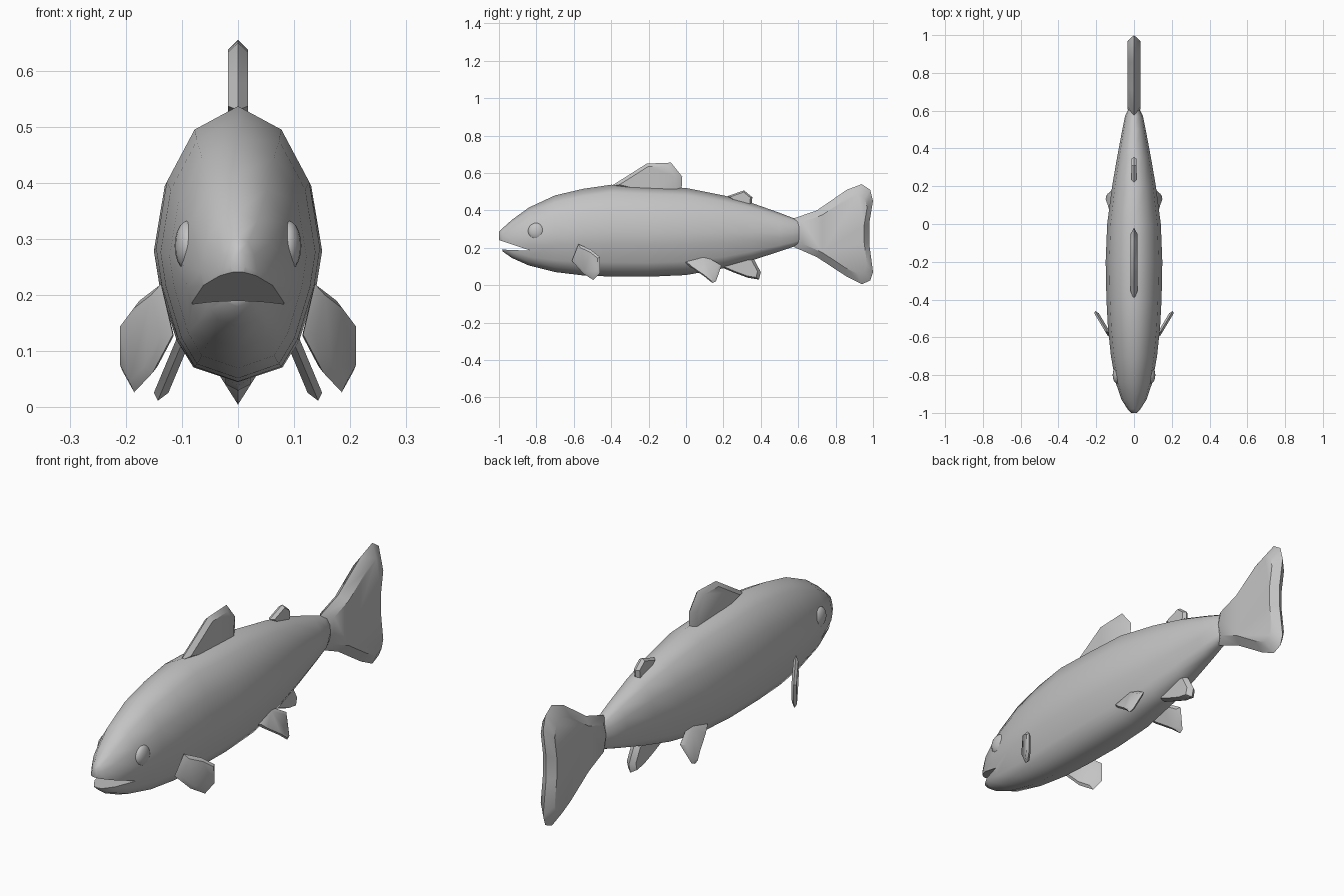
import bpy, bmesh, math

cube = bpy.data.objects.get("Cube")
if cube:
    bpy.data.objects.remove(cube, do_unlink=True)

GREY = (0.55, 0.55, 0.55, 1)
skin = bpy.data.materials.new("Plain grey")
skin.use_nodes = True
skin.diffuse_color = GREY
skin.node_tree.nodes["Principled BSDF"].inputs["Base Color"].default_value = GREY


def finish(name, bm, angle=60):
    bmesh.ops.recalc_face_normals(bm, faces=bm.faces[:])
    mesh = bpy.data.meshes.new(name)
    bm.to_mesh(mesh)
    bm.free()
    mesh.materials.append(skin)
    obj = bpy.data.objects.new(name, mesh)
    bpy.context.collection.objects.link(obj)
    smooth(obj, angle)
    return obj


def smooth(obj, angle):
    bpy.ops.object.select_all(action="DESELECT")
    obj.select_set(True)
    bpy.context.view_layer.objects.active = obj
    bpy.ops.object.shade_smooth_by_angle(angle=math.radians(angle))


def bridge(bm, a, b):
    for i in range(len(a)):
        j = (i + 1) % len(a)
        bm.faces.new((a[i], a[j], b[j], b[i]))


def fin(name, outline, thick, plane=(0, 0, 0), side=1):
    """Blade with a sharp rim and thicker middle; x = a + b*y + c*z."""
    a, b, c = plane
    n = len(outline)
    cy = sum(p[0] for p in outline) / n
    cz = sum(p[1] for p in outline) / n

    def ring(scale, offset):
        pts = [(cy + (y - cy) * scale, cz + (z - cz) * scale) for y, z in outline]
        return [bm.verts.new((side * (a + b * y + c * z + offset), y, z)) for y, z in pts]

    bm = bmesh.new()
    rim = ring(1, 0)
    for offset in (thick, -thick):
        inner = ring(0.8, offset)
        bridge(bm, rim, inner)
        bm.faces.new(inner)
    return finish(name, bm, 40)


# Body: one cross-section lofted along the length (y, top, bottom, half width)
half = [(0, 1), (.53, .83), (.87, .45), (1, -.03), (.93, -.3), (.73, -.69), (.53, -.89), (0, -1)]
section = half + [(-x, z) for x, z in half[-2:0:-1]]
stations = [
    (-1, .285, .235, .014), (-.98, .305, .18, .034), (-.93, .35, .145, .066),
    (-.84, .415, .105, .097), (-.7, .48, .07, .122), (-.55, .515, .052, .138),
    (-.4, .537, .046, .146), (-.2, .528, .045, .15), (0, .52, .054, .142),
    (.2, .48, .09, .116), (.35, .44, .132, .09), (.5, .387, .18, .062),
    (.57, .36, .204, .048), (.615, .345, .222, .026),
]
bm = bmesh.new()
rings = []
for y, top, bottom, width in stations:
    mid, height = (top + bottom) / 2, (top - bottom) / 2
    rings.append([bm.verts.new((x * width, y, mid + z * height)) for x, z in section])
for a, b in zip(rings, rings[1:]):
    bridge(bm, a, b)
bm.faces.new(rings[0])
bm.faces.new(rings[-1])
body = finish("body", bm)

# Open mouth: a wedge cut out of the snout
bm = bmesh.new()
wedge = [(-1.05, .258), (-.83, .184), (-1.05, .193)]
left, right = [[bm.verts.new((x, y, z)) for y, z in wedge] for x in (.3, -.3)]
bridge(bm, left, right)
bm.faces.new(left)
bm.faces.new(right)
cutter = finish("mouth_cutter", bm)
cutter.hide_render = True
cut = body.modifiers.new("mouth", "BOOLEAN")
cut.operation = "DIFFERENCE"
cut.solver = "EXACT"
cut.object = cutter
bpy.context.view_layer.objects.active = body
bpy.ops.object.modifier_apply(modifier=cut.name)
bpy.data.objects.remove(cutter, do_unlink=True)
smooth(body, 60)

# Fins on the centre line
fin("tail_fin", [
    (.55, .29), (.57, .355), (.7, .4), (.86, .51), (.94, .54), (.985, .51), (1, .45),
    (.98, .33), (.98, .22), (1, .07), (.985, .025), (.94, .005), (.86, .045),
    (.7, .15), (.57, .207)], .034)
fin("dorsal_fin", [
    (-.4, .53), (-.32, .58), (-.21, .65), (-.08, .655), (-.02, .58), (-.025, .49),
    (-.2, .48)], .018)
fin("adipose_fin", [(.22, .475), (.31, .507), (.355, .47), (.35, .42), (.27, .43)], .014)
fin("anal_fin", [
    (.18, .1), (.25, .07), (.33, .04), (.39, .03), (.4, .07), (.36, .145), (.27, .16)], .022)

# Paired fins and eyes
for name, side in (("left", 1), ("right", -1)):
    fin(name + "_pectoral_fin", [
        (-.61, .13), (-.575, .22), (-.51, .19), (-.46, .15), (-.46, .065), (-.495, .027),
        (-.55, .062)], .012, (.482, .6, 0), side)
    fin(name + "_pelvic_fin", [
        (-.015, .13), (.02, .1), (.1, .045), (.14, .012), (.16, .02), (.19, .105),
        (.09, .165)], .013, (.148, 0, -.42), side)
    bpy.ops.mesh.primitive_uv_sphere_add(segments=16, ring_count=10, radius=1,
                                         location=(side * .089, -.8, .288))
    eye = bpy.context.object
    eye.name = name + "_eye"
    eye.scale = (.024, .045, .045)
    eye.data.materials.append(skin)
    smooth(eye, 60)
